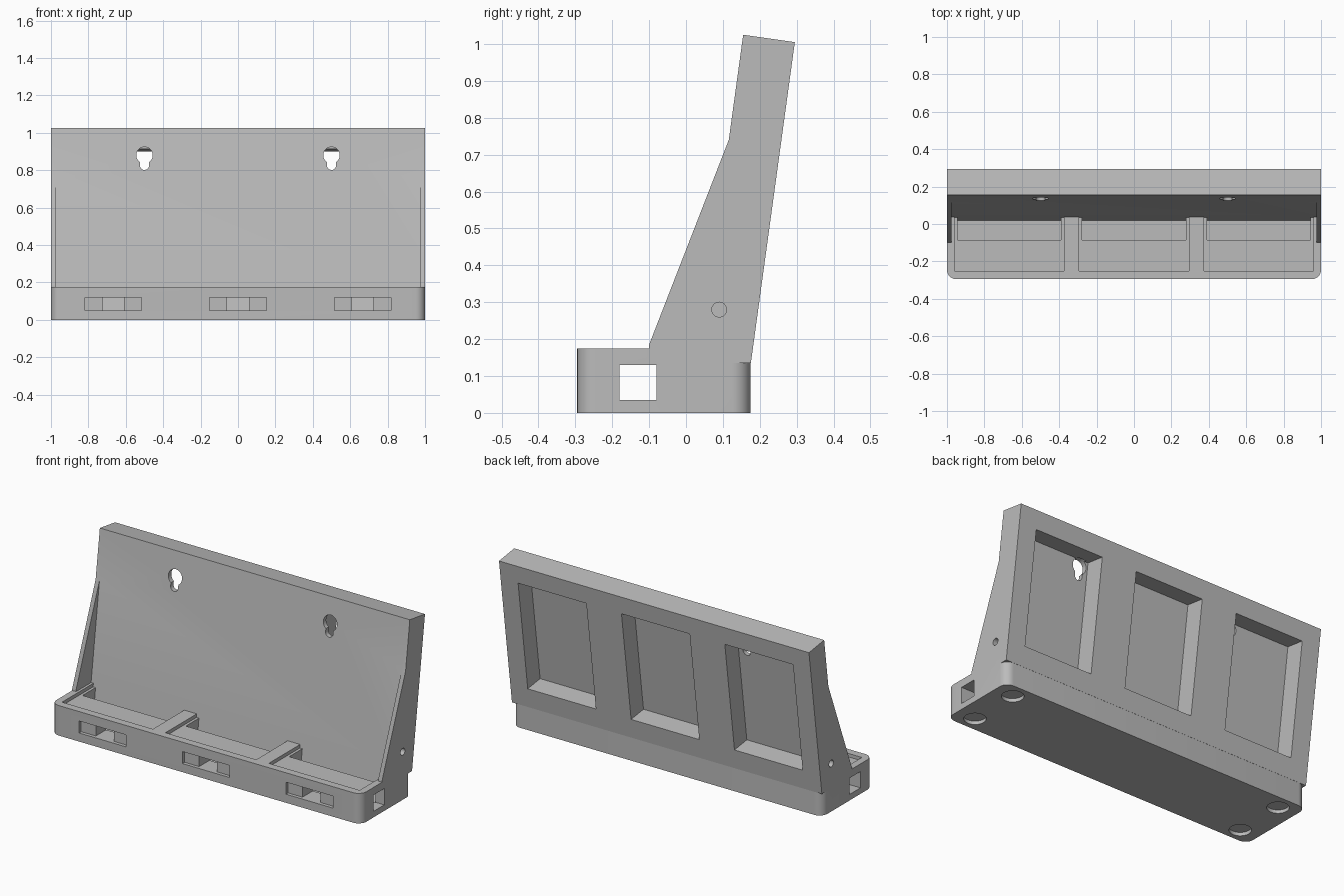
import bpy, bmesh, math
from mathutils import Vector

if "Cube" in bpy.data.objects:
    bpy.data.objects.remove(bpy.data.objects["Cube"], do_unlink=True)

grey = bpy.data.materials.new("plain_grey")
grey.use_nodes = True
COLOUR = (0.5, 0.5, 0.5, 1)
grey.diffuse_color = COLOUR
grey.node_tree.nodes["Principled BSDF"].inputs["Base Color"].default_value = COLOUR

SLOPE = 0.137          # backward lean of the panel
BAYS = (-0.667, 0, 0.667)


def front_y(z):
    return 0.155 - (1.025 - z) * SLOPE


def back_y(z):
    return 0.295 - (1.005 - z) * SLOPE


def solid(name, points, offset):
    """Extrude a closed 3D outline along an offset."""
    bm = bmesh.new()
    face = bm.faces.new([bm.verts.new(p) for p in points])
    ext = bmesh.ops.extrude_face_region(bm, geom=[face])
    moved = [v for v in ext["geom"] if isinstance(v, bmesh.types.BMVert)]
    bmesh.ops.translate(bm, verts=moved, vec=Vector(offset))
    bmesh.ops.recalc_face_normals(bm, faces=bm.faces)
    mesh = bpy.data.meshes.new(name)
    bm.to_mesh(mesh)
    bm.free()
    mesh.materials.append(grey)
    ob = bpy.data.objects.new(name, mesh)
    bpy.context.collection.objects.link(ob)
    return ob


def side_prism(name, profile, x0, x1):
    return solid(name, [(x0, y, z) for y, z in profile], (x1 - x0, 0, 0))


def box(name, x0, x1, y0, y1, z0, z1):
    return side_prism(name, [(y0, z0), (y1, z0), (y1, z1), (y0, z1)], x0, x1)


def circle(radius, count=32):
    return [(radius * math.cos(math.tau * i / count),
             radius * math.sin(math.tau * i / count)) for i in range(count)]


def combine(body, tool, operation):
    mod = body.modifiers.new("combine", "BOOLEAN")
    mod.operation, mod.solver, mod.object = operation, "EXACT", tool
    bpy.context.view_layer.objects.active = body
    bpy.ops.object.modifier_apply(modifier=mod.name)
    bpy.data.objects.remove(tool, do_unlink=True)


# Base tray with rounded vertical corners
R = 0.05
outline = []
for cx, cy, start in ((1 - R, 0.175 - R, 0), (R - 1, 0.175 - R, 90),
                      (R - 1, R - 0.295, 180), (1 - R, R - 0.295, 270)):
    for i in range(9):
        a = math.radians(start + i * 90 / 8)
        outline.append((cx + R * math.cos(a), cy + R * math.sin(a), 0))
body = solid("wall_holder", outline, (0, 0, 0.175))

# Leaning back panel and side gussets
panel = [(front_y(0.135), 0.135), (back_y(0.135), 0.135), (0.295, 1.005), (0.155, 1.025)]
combine(body, side_prism("panel", panel, -1, 1), "UNION")
gusset = [(-0.1, 0.15), (-0.1, 0.185), (front_y(0.74), 0.74),
          (front_y(0.7) + 0.04, 0.7), (front_y(0.15) + 0.04, 0.15)]
for x in (-1, 0.975):
    combine(body, side_prism("gusset", gusset, x, x + 0.025), "UNION")

cutters = []
# Cable tunnel running the full length
cutters.append(box("tunnel", -1.1, 1.1, -0.18, -0.08, 0.035, 0.13))

depth = Vector((-1, SLOPE)).normalized()
for x in BAYS:
    # Shallow tray recess, then the deep slot against the panel
    recess = [(-0.25, 0.155), (front_y(0.155), 0.155), (front_y(0.177), 0.177), (-0.25, 0.177)]
    cutters.append(side_prism("recess", recess, x - 0.293, x + 0.293))
    slot = [(-0.085, 0.03), (front_y(0.03), 0.03), (front_y(0.165), 0.165), (-0.085, 0.165)]
    cutters.append(side_prism("slot", slot, x - 0.277, x + 0.277))
    # Front window with a central opening into the tunnel
    cutters.append(box("window", x - 0.152, x + 0.152, -0.32, -0.275, 0.05, 0.12))
    cutters.append(box("opening", x - 0.058, x + 0.058, -0.3, -0.15, 0.05, 0.12))
    # Deep pocket in the back of the panel
    low, high = Vector((back_y(0.25), 0.25)), Vector((back_y(0.9), 0.9))
    pocket = [low - depth * 0.05, low + depth * 0.115, high + depth * 0.115, high - depth * 0.05]
    cutters.append(side_prism("pocket", pocket, x - 0.22, x + 0.22))

for s in (-1, 1):
    # Keyhole for hanging
    cutters.append(solid("keyhole", [(s * 0.5 + a, 0.05, 0.88 + b) for a, b in circle(0.044)],
                         (0, 0.13, 0)))
    cutters.append(solid("key_slot", [(s * 0.5 + a, 0.05, 0.825 + b) for a, b in circle(0.024)],
                         (0, 0.13, 0)))
    cutters.append(box("key_neck", s * 0.5 - 0.024, s * 0.5 + 0.024, 0.05, 0.18, 0.825, 0.88))
    # Blind side hole
    cutters.append(solid("side_hole", [(s * 1.05, 0.09 + a, 0.28 + b) for a, b in circle(0.02)],
                         (-s * 0.1, 0, 0)))
    # Round foot recesses underneath
    for y in (-0.21, 0.09):
        cutters.append(solid("foot_recess", [(s * 0.885 + a, y + b, -0.02) for a, b in circle(0.058)],
                             (0, 0, 0.04)))

for tool in cutters:
    combine(body, tool, "DIFFERENCE")

# Smooth the round walls, keep the edges sharp
bpy.ops.object.select_all(action="DESELECT")
body.select_set(True)
bpy.context.view_layer.objects.active = body
bpy.ops.object.shade_smooth_by_angle(angle=math.radians(30))
